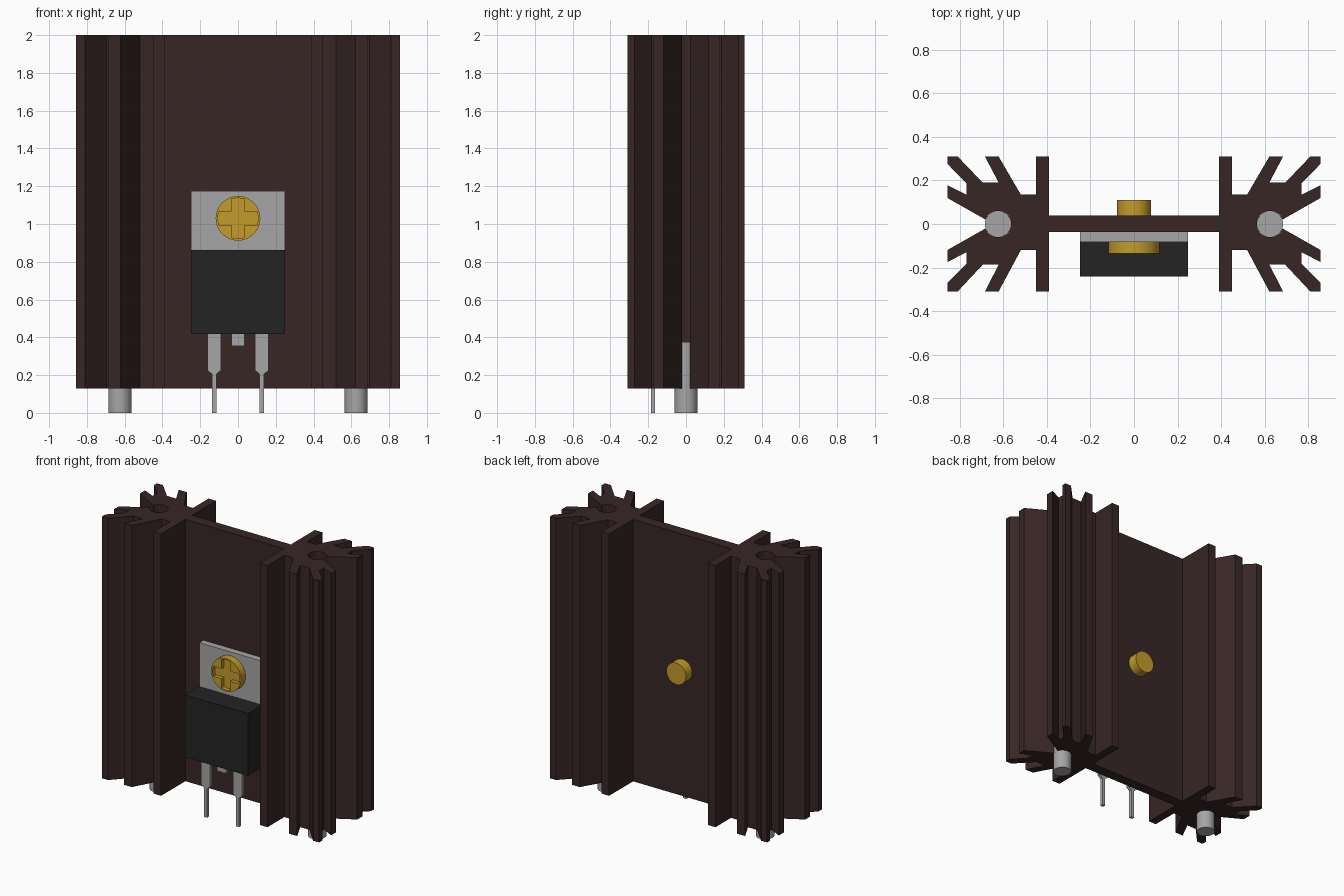
import bpy
import bmesh
import math
from mathutils import Matrix

cube = bpy.data.objects.get("Cube")
if cube:
    bpy.data.objects.remove(cube, do_unlink=True)


def material(name, rgb):
    m = bpy.data.materials.new(name)
    m.use_nodes = True
    color = (*rgb, 1.0)
    m.diffuse_color = color
    m.node_tree.nodes["Principled BSDF"].inputs["Base Color"].default_value = color
    return m


BROWN = material("anodised brown", (0.040, 0.019, 0.019))
GREY = material("tinned metal", (0.38, 0.38, 0.38))
BLACK = material("black plastic", (0.017, 0.017, 0.017))
BRASS = material("brass", (0.55, 0.33, 0.025))


def finish(name, bm, mat, smooth=False):
    bmesh.ops.recalc_face_normals(bm, faces=bm.faces)
    mesh = bpy.data.meshes.new(name)
    bm.to_mesh(mesh)
    bm.free()
    mesh.materials.append(mat)
    obj = bpy.data.objects.new(name, mesh)
    bpy.context.collection.objects.link(obj)
    if smooth:
        bpy.ops.object.select_all(action="DESELECT")
        obj.select_set(True)
        bpy.context.view_layer.objects.active = obj
        bpy.ops.object.shade_smooth_by_angle(angle=math.radians(35))
    return obj


def prism(name, points, axis, lo, hi, mat):
    """Extrude a closed 2D profile along z (points are x, y) or y (points are x, z)."""
    bm = bmesh.new()
    place = (lambda u, v: (u, v, lo)) if axis == "z" else (lambda u, v: (u, lo, v))
    step = (0, 0, hi - lo) if axis == "z" else (0, hi - lo, 0)
    face = bm.faces.new([bm.verts.new(place(u, v)) for u, v in points])
    ext = bmesh.ops.extrude_face_region(bm, geom=[face])
    moved = [g for g in ext["geom"] if isinstance(g, bmesh.types.BMVert)]
    bmesh.ops.translate(bm, verts=moved, vec=step)
    return finish(name, bm, mat)


def box(name, x0, x1, y0, y1, z0, z1, mat):
    return prism(name, [(x0, y0), (x1, y0), (x1, y1), (x0, y1)], "z", z0, z1, mat)


def cylinder(name, radius, length, center, mat, along_y=False):
    bm = bmesh.new()
    rot = Matrix.Rotation(math.pi / 2, 4, "X") if along_y else Matrix()
    bmesh.ops.create_cone(bm, cap_ends=True, segments=48, radius1=radius,
                          radius2=radius, depth=length,
                          matrix=Matrix.Translation(center) @ rot)
    return finish(name, bm, mat, smooth=True)


# Finned extrusion: one end of the profile, with the pin hole open to the outer slot
PIN_X, PIN_R = 0.625, 0.06
upper = [(0.39, 0.04), (0.39, 0.31), (0.45, 0.31), (0.45, 0.135), (0.52, 0.135),
         (0.622, 0.31), (0.685, 0.31), (0.622, 0.19), (0.695, 0.19), (0.81, 0.31),
         (0.858, 0.31), (0.858, 0.277), (0.77, 0.187), (0.77, 0.135),
         (0.858, 0.178), (0.858, 0.12)]
lower = [(0.858, -0.12), (0.858, -0.175), (0.77, -0.13), (0.77, -0.183),
         (0.858, -0.272), (0.858, -0.31), (0.81, -0.31), (0.695, -0.187),
         (0.622, -0.187), (0.685, -0.31), (0.622, -0.31), (0.52, -0.12),
         (0.45, -0.12), (0.45, -0.31), (0.39, -0.31), (0.39, -0.037)]
a = math.asin(0.02 / PIN_R)
hole = []
for i in range(33):
    t = a + (2 * math.pi - 2 * a) * i / 32
    hole.append((PIN_X + (PIN_R + 0.0006) * math.cos(t), (PIN_R + 0.0006) * math.sin(t)))
half = upper + hole + lower
profile = half + [(-x, y) for x, y in reversed(half)]
prism("heat_sink", profile, "z", 0.13, 2.0, BROWN)

# Mounting pins
for side, s in (("left", 1), ("right", -1)):
    cylinder(side + "_mounting_pin", PIN_R, 0.375, (s * PIN_X, 0, 0.1875), GREY)

# Transistor package
box("metal_tab", -0.248, 0.248, -0.083, -0.037, 0.42, 1.175, GREY)
box("plastic_body", -0.249, 0.249, -0.242, -0.082, 0.417, 0.862, BLACK)

# Leads: wide shoulder tapering to a thin leg, plus the cropped middle lead
leg = [(0.035, 0.42), (0.035, 0.225), (0.012, 0.205), (0.012, 0.0)]
leg += [(-x, z) for x, z in reversed(leg)]
for side, s in (("left", 1), ("right", -1)):
    prism(side + "_lead", [(x + s * 0.126, z) for x, z in leg], "y", -0.186, -0.164, GREY)
box("middle_lead", -0.035, 0.035, -0.186, -0.164, 0.355, 0.42, GREY)

# Screw: head with a cross recess and a shaft through the plate
SZ = 1.03
head = cylinder("screw_head", 0.118, 0.052, (0, -0.109, SZ), BRASS, along_y=True)
cylinder("screw_shaft", 0.077, 0.20, (0, 0.011, SZ), BRASS, along_y=True)
w, r = 0.035, 0.108
cross = []
for q in range(4):
    c, s = round(math.cos(q * math.pi / 2)), round(math.sin(q * math.pi / 2))
    for x, z in ((w, -w), (r - 0.006, -w), (r, 0), (r - 0.006, w)):
        cross.append((c * x - s * z, s * x + c * z + SZ))
cutter = prism("cross_cutter", cross, "y", -0.16, -0.108, BRASS)
cutter.hide_render = True
mod = head.modifiers.new("cross_recess", "BOOLEAN")
mod.operation = "DIFFERENCE"
mod.solver = "EXACT"
mod.object = cutter
bpy.ops.object.select_all(action="DESELECT")
head.select_set(True)
bpy.context.view_layer.objects.active = head
bpy.ops.object.modifier_apply(modifier=mod.name)
bpy.data.objects.remove(cutter, do_unlink=True)
